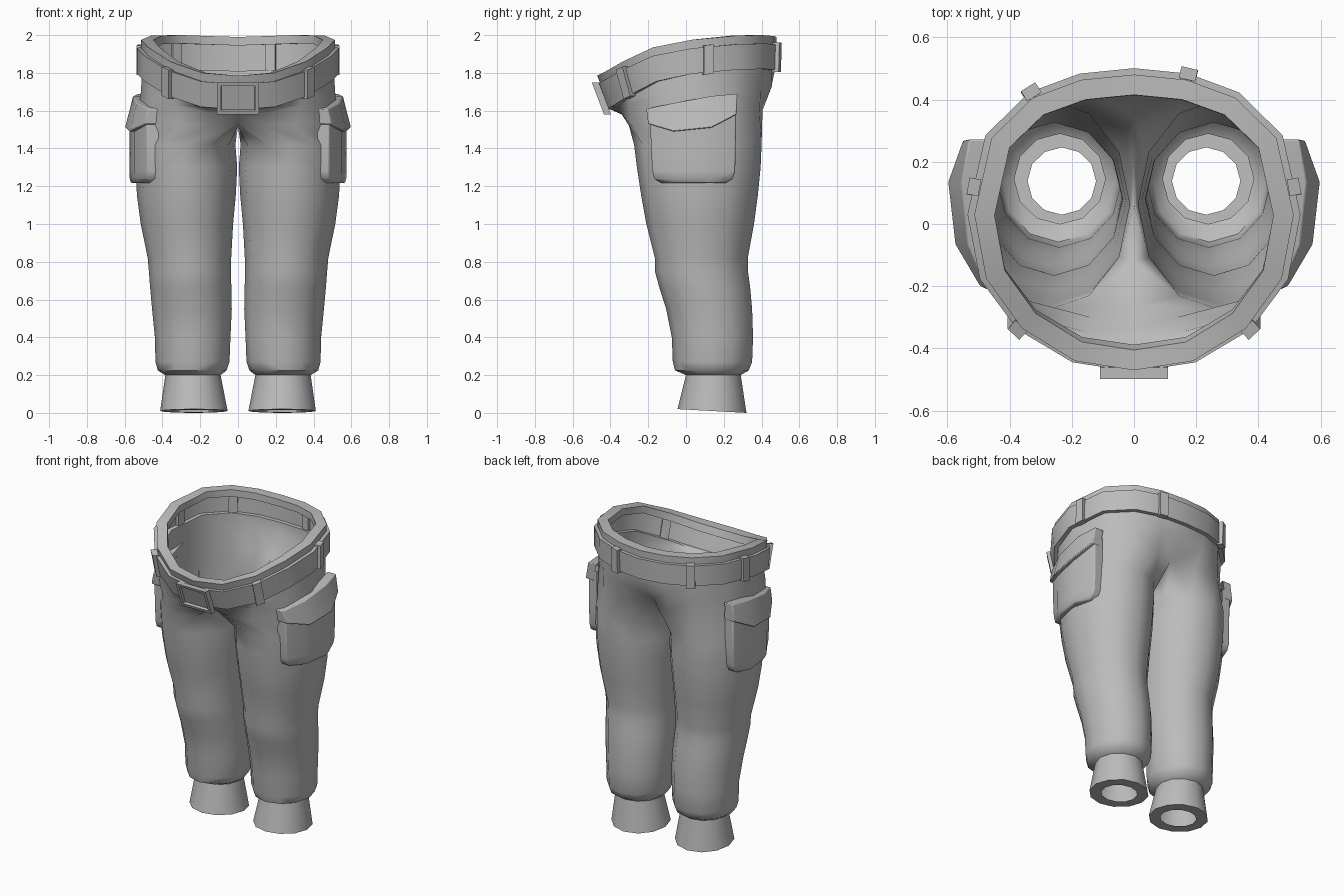
import bpy, bmesh, math
from mathutils import Vector

if "Cube" in bpy.data.objects:
    bpy.data.objects.remove(bpy.data.objects["Cube"])

cloth = bpy.data.materials.new("grey_cloth")
cloth.diffuse_color = (0.5, 0.5, 0.5, 1)
cloth.use_nodes = True
cloth.node_tree.nodes["Principled BSDF"].inputs["Base Color"].default_value = cloth.diffuse_color


def make(name, verts, faces, smooth=None, mirror=False, bevel=0):
    me = bpy.data.meshes.new(name)
    me.from_pydata([tuple(v) for v in verts], [], faces)
    me.materials.append(cloth)
    ob = bpy.data.objects.new(name, me)
    bpy.context.collection.objects.link(ob)
    if mirror:
        m = ob.modifiers.new("mirror", 'MIRROR')
        m.use_clip = True
    if bevel:
        b = ob.modifiers.new("bevel", 'BEVEL')
        b.width, b.segments, b.limit_method = bevel, 2, 'ANGLE'
        b.angle_limit = math.radians(50)
    if smooth:
        bpy.ops.object.select_all(action='DESELECT')
        ob.select_set(True)
        bpy.context.view_layer.objects.active = ob
        bpy.ops.object.shade_smooth_by_angle(angle=math.radians(smooth))
    return ob


def fix_normals(ob):
    bm = bmesh.new()
    bm.from_mesh(ob.data)
    bmesh.ops.recalc_face_normals(bm, faces=bm.faces)
    bm.to_mesh(ob.data)
    bm.free()


# ---- waist outline, right half from front centre to back centre ----
OUT = [(0, -.47), (.19, -.44), (.36, -.335), (.475, -.175), (.513, .03),
       (.458, .275), (.327, .405), (.17, .463), (0, .48)]
TOP = [1.785, 1.80, 1.86, 1.935, 1.975, 1.998, 2.0, 1.995, 1.99]


def waist(t, d, off=0.0):
    """Point on the waistband: t along the half outline, d below the top, off outward."""
    i = min(int(t), 7)
    f = t - i
    P = [Vector((x, y, z)) for (x, y), z in zip(OUT, TOP)]
    p = P[i].lerp(P[i + 1], f)

    def tan(k):
        a = P[k - 1] if k else Vector((-P[1].x, P[1].y, P[1].z))
        b = P[k + 1] if k < 8 else Vector((-P[7].x, P[7].y, P[7].z))
        return (b - a).normalized()
    tg = tan(i).lerp(tan(i + 1), f).normalized()
    n = Vector((tg.y, -tg.x, 0)).normalized()
    slant = .38 * max(0, -p.y / .47) - .03 * max(0, p.y / .47)
    return p + n * off + Vector((0, slant * d, -d)), tg, n


# ---- trousers: thick rim, raised belt, hips, crotch ring and leg rings ----
rings = []
for d, off in ((.045, -.065), (0, -.065), (0, 0), (.045, 0), (.045, .022), (.18, .022), (.18, -.005)):
    rings.append([waist(i, d, off)[0] for i in range(9)])
rings.append([Vector(p) for p in (
    (0, -.34, 1.58), (.16, -.345, 1.59), (.33, -.3, 1.63), (.465, -.17, 1.67), (.515, .03, 1.69),
    (.475, .24, 1.71), (.33, .395, 1.71), (.16, .455, 1.73), (0, .455, 1.74))])
rings.append([Vector(p) for p in (
    (0, -.26, 1.53), (.13, -.302, 1.52), (.30, -.295, 1.53), (.46, -.18, 1.55), (.53, .05, 1.56),
    (.48, .24, 1.57), (.33, .39, 1.58), (.15, .405, 1.60), (0, .345, 1.62),
    (0, .22, 1.55), (0, .06, 1.515), (0, -.12, 1.515))])
LEG = [  # z, inner x, outer x, front y, back y
    (1.42, .014, .535, -.275, .40), (1.3, .004, .542, -.26, .395), (1.15, .012, .535, -.237, .38),
    (1.0, .026, .515, -.21, .36), (.82, .036, .478, -.165, .327), (.75, .038, .472, -.165, .328),
    (.66, .035, .465, -.14, .34), (.55, .033, .455, -.105, .35), (.4, .04, .44, -.075, .355),
    (.27, .045, .437, -.07, .35), (.225, .06, .425, -.058, .332), (.2, .092, .385, 0, .29),
    (.01, .055, .412, -.045, .32), (.01, .122, .342, .03, .246)]
for z, x0, x1, y0, y1 in LEG:
    ring = []
    for k in range(12):
        a = math.radians(30 * k - 30)
        y = (y0 + y1) / 2 - (y1 - y0) / 2 * math.cos(a)
        tilt = (.138 - y) * .055 if z < .1 else 0
        ring.append(Vector(((x0 + x1) / 2 + (x1 - x0) / 2 * math.sin(a), y, z + tilt)))
    rings.append(ring)
verts, faces, starts = [], [], []
for r in rings:
    starts.append(len(verts))
    verts += r
for j in range(len(rings) - 1):
    a, b, leg = starts[j], starts[j + 1], len(rings[j]) == 12
    for i in range(12 if leg else 8):
        n = (i + 1) % 12
        faces.append((a + i, b + i, b + n, a + n))
make("trousers", verts, faces, 50, mirror=True)


# ---- belt loops and buckle ----
def plate(name, t, half, d0, d1, o0, o1, side=1):
    v = []
    for o in (o0, o1):
        for d, sgn in ((d0, -1), (d0, 1), (d1, 1), (d1, -1)):
            p, tg, n = waist(t, d, o)
            p = p + tg * half * sgn
            v.append((p.x * side, p.y, p.z))
    f = [(0, 1, 2, 3), (4, 5, 6, 7)] + [(i, (i + 1) % 4, (i + 1) % 4 + 4, i + 4) for i in range(4)]
    ob = make(name, v, f)
    fix_normals(ob)
    return ob


for name, t, side in (("front_loop_right", 2, 1), ("front_loop_left", 2, -1),
                      ("side_loop_right", 4.35, 1), ("side_loop_left", 4.35, -1),
                      ("back_loop_right", 7, 1), ("back_loop_left", 6.05, -1)):
    plate(name, t, .027, .035, .19, .002, .04, side)
buckle = plate("buckle", 0, .11, .035, .205, .005, .042)
bm = bmesh.new()
bm.from_mesh(buckle.data)
front = min(bm.faces, key=lambda f: f.normal.y)
bmesh.ops.inset_region(bm, faces=[front], thickness=.028)
bmesh.ops.inset_region(bm, faces=[front], thickness=.003, depth=-.015)
bm.to_mesh(buckle.data)
bm.free()


# ---- cargo pockets: curved shells on the outer thighs ----
def shell(name, rows, depth, bevel):
    nc, nr = len(rows[0]), len(rows)
    v = [p for r in rows for p in r]
    f = []
    for j in range(nr - 1):
        for i in range(nc - 1):
            f.append((j * nc + i, j * nc + i + 1, (j + 1) * nc + i + 1, (j + 1) * nc + i))
    rim = ([i for i in range(nc)] + [j * nc + nc - 1 for j in range(1, nr)]
           + [(nr - 1) * nc + i for i in range(nc - 2, -1, -1)] + [j * nc for j in range(nr - 2, 0, -1)])
    N, m = len(v), len(rim)
    v += [(v[k][0] - depth, v[k][1], v[k][2]) for k in rim]
    for k in range(m):
        n = (k + 1) % m
        f.append((rim[n], rim[k], N + k, N + n))
    make(name, v, f, 55, mirror=True, bevel=bevel)


def row(xs, ys, zs):
    return list(zip(xs, ys, zs))


XS = (.482, .55, .575, .53)
shell("pocket_bag", [
    row([x - .008 for x in XS], (-.13, -.05, .12, .21), [1.217] * 4),
    row([x - .002 for x in XS], (-.168, -.06, .13, .248), [1.24] * 4),
    row(XS, (-.178, -.06, .13, .26), [1.28] * 4),
    row(XS, (-.185, -.06, .13, .263), [1.4] * 4),
    row(XS, (-.19, -.06, .13, .265), (1.57, 1.58, 1.6, 1.64))], .06, .006)
shell("pocket_flap", [
    row((.495, .575, .598, .55), (-.2, -.065, .135, .268), (1.53, 1.49, 1.51, 1.58)),
    row((.475, .535, .555, .53), (-.21, -.065, .135, .272), (1.61, 1.64, 1.677, 1.69))], .06, .005)
